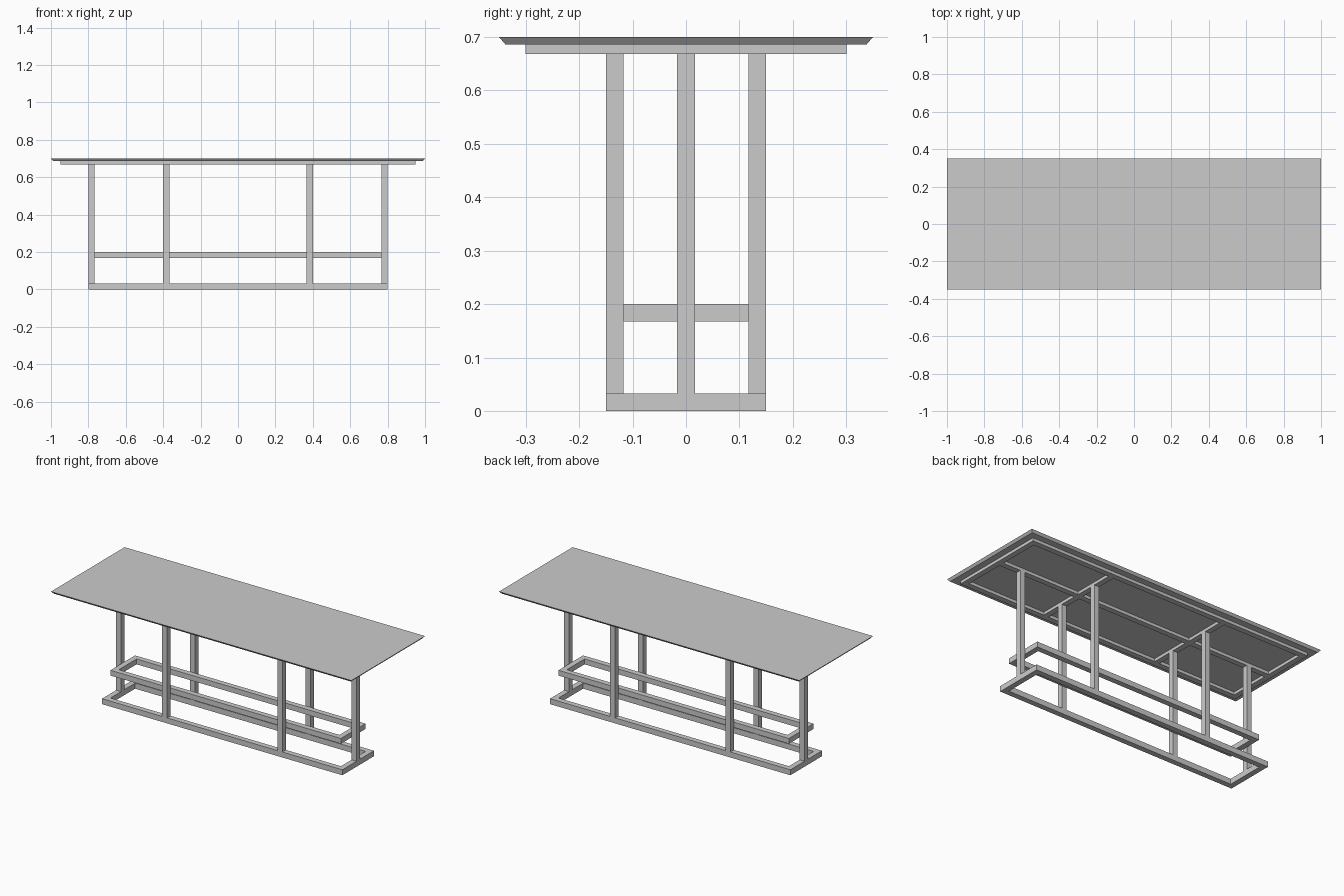
import bpy
import bmesh

cube = bpy.data.objects.get("Cube")
if cube:
    bpy.data.objects.remove(cube, do_unlink=True)

# One grey for the whole table
grey = bpy.data.materials.new("plain grey")
grey.use_nodes = True
colour = (0.6, 0.6, 0.6, 1)
grey.diffuse_color = colour
grey.node_tree.nodes["Principled BSDF"].inputs["Base Color"].default_value = colour

T = 0.033            # bar thickness
RAIL_Z = 0.668       # underside of the top frame
SLAB_Z = 0.686       # underside of the slab
TOP_Z = 0.70


def finish(bm, name):
    bmesh.ops.recalc_face_normals(bm, faces=bm.faces[:])
    mesh = bpy.data.meshes.new(name)
    bm.to_mesh(mesh)
    bm.free()
    mesh.materials.append(grey)
    obj = bpy.data.objects.new(name, mesh)
    bpy.context.collection.objects.link(obj)
    return obj


def box(name, x0, x1, y0, y1, z0, z1):
    bm = bmesh.new()
    bmesh.ops.create_cube(bm, size=1)
    for v in bm.verts:
        v.co = (x1 if v.co.x > 0 else x0,
                y1 if v.co.y > 0 else y0,
                z1 if v.co.z > 0 else z0)
    return finish(bm, name)


def frame(name, hx, hy, z0, z1):
    """Rectangular ring of bars with outer half sizes hx and hy."""
    bm = bmesh.new()
    loops = []
    for x, y in ((hx, hy), (hx - T, hy - T)):
        for z in (z0, z1):
            loops.append([bm.verts.new((sx * x, sy * y, z))
                          for sx, sy in ((-1, -1), (1, -1), (1, 1), (-1, 1))])
    out_low, out_high, in_low, in_high = loops
    for a, b in ((out_low, out_high), (out_high, in_high),
                 (in_high, in_low), (in_low, out_low)):
        for i in range(4):
            j = (i + 1) % 4
            bm.faces.new((a[i], a[j], b[j], b[i]))
    return finish(bm, name)


# Table top with edges undercut towards the bottom
slab = box("table_top", -1, 1, -0.35, 0.35, SLAB_Z, TOP_Z)
for v in slab.data.vertices:
    if v.co.z < TOP_Z - 0.001:
        v.co.x -= 0.012 if v.co.x > 0 else -0.012
        v.co.y -= 0.012 if v.co.y > 0 else -0.012

# Frames
frame("top_frame", 0.95, 0.30, RAIL_Z, SLAB_Z)
frame("stretcher_frame", 0.8 - T, 0.15 - T, 0.168, 0.2)
frame("base_frame", 0.8, 0.15, 0, T)

# Rails under the top
box("centre_rail", T - 0.95, 0.95 - T, -T / 2, T / 2, RAIL_Z, SLAB_Z)
for side, s in (("left", 1), ("right", -1)):
    for end, e in (("front", -1), ("back", 1)):
        y0, y1 = sorted((e * T / 2, e * (0.3 - T)))
        x0, x1 = sorted((s * (0.4 - T), s * 0.4))
        box(f"{side}_{end}_cross_rail", x0, x1, y0, y1, RAIL_Z, SLAB_Z)

        # Side legs stand on the long base bars
        y0, y1 = sorted((e * (0.15 - T), e * 0.15))
        box(f"{side}_{end}_leg", x0, x1, y0, y1, T, RAIL_Z)

    # End legs stand on the short base bars
    x0, x1 = sorted((s * (0.8 - T), s * 0.8))
    box(f"{side}_end_leg", x0, x1, -T / 2, T / 2, T, RAIL_Z)
